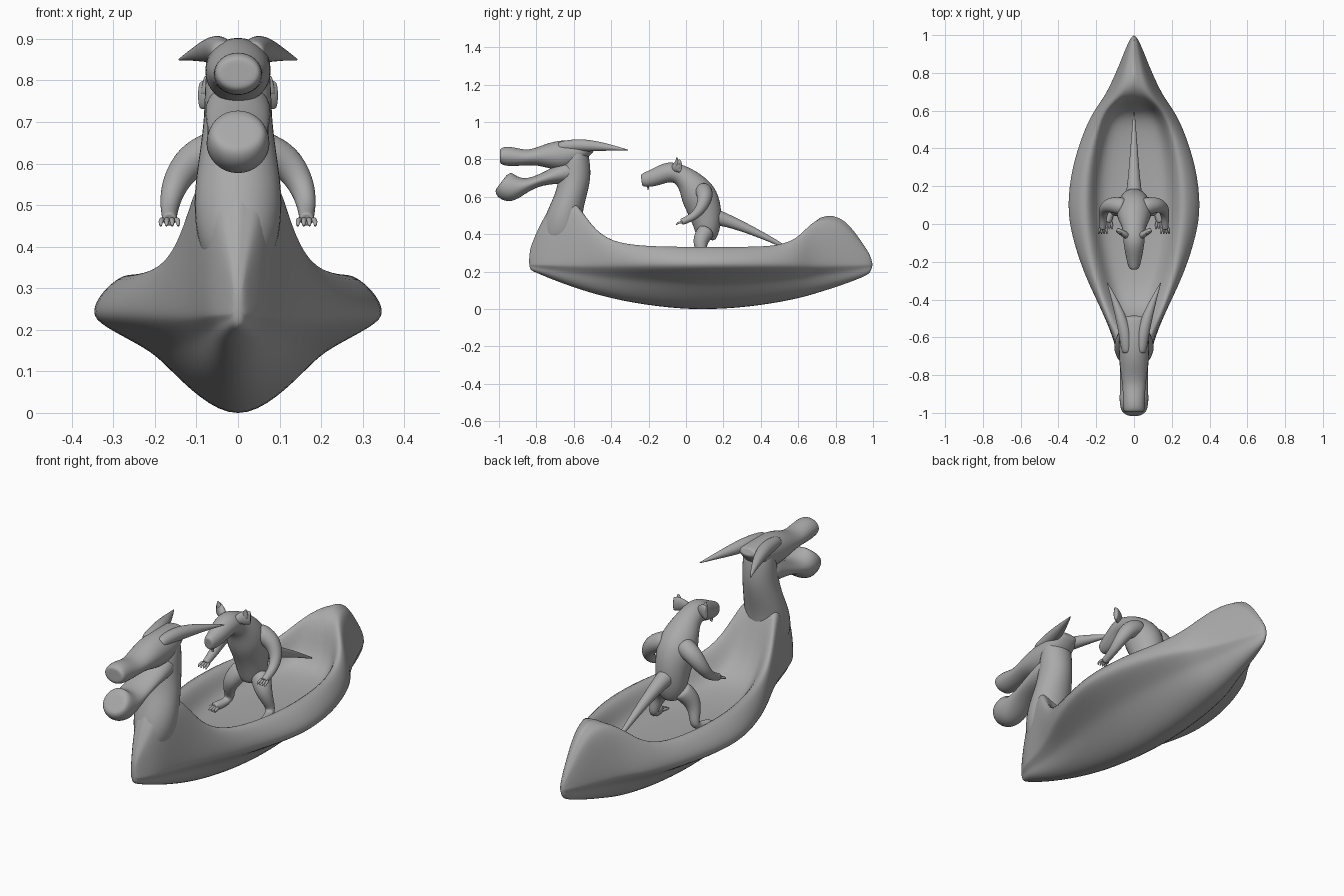
import bpy, bmesh, math
from mathutils import Vector

cube = bpy.data.objects.get("Cube")
if cube:
    bpy.data.objects.remove(cube, do_unlink=True)

GREY = (0.40, 0.40, 0.40, 1.0)
material = bpy.data.materials.new("plain_grey")
material.use_nodes = True
material.diffuse_color = GREY
material.node_tree.nodes["Principled BSDF"].inputs["Base Color"].default_value = GREY


def loft(name, rings, levels=2):
    """Skin closed rings of points, cap both ends and smooth the result."""
    bm = bmesh.new()
    loops = [[bm.verts.new(point) for point in ring] for ring in rings]
    count = len(loops[0])
    for first, second in zip(loops, loops[1:]):
        for i in range(count):
            j = (i + 1) % count
            bm.faces.new((first[i], first[j], second[j], second[i]))
    bm.faces.new(loops[0])
    bm.faces.new(loops[-1])
    bmesh.ops.remove_doubles(bm, verts=bm.verts, dist=0.0003)
    bmesh.ops.recalc_face_normals(bm, faces=bm.faces)
    for face in bm.faces:
        face.smooth = True
    mesh = bpy.data.meshes.new(name)
    bm.to_mesh(mesh)
    bm.free()
    mesh.materials.append(material)
    obj = bpy.data.objects.new(name, mesh)
    bpy.context.collection.objects.link(obj)
    smooth = obj.modifiers.new("smooth", "SUBSURF")
    smooth.levels = smooth.render_levels = levels
    return obj


def tube(name, path, sides=8):
    """Elliptical tube; each path point is x, y, z, side radius, up radius."""
    centres = [Vector(point[:3]) for point in path]
    span = (centres[-1] - centres[0]).normalized()
    reference = Vector((0, 1, 0)) if abs(span.x) > 0.8 else Vector((1, 0, 0))
    grow = 3 / (2 + math.cos(math.tau / sides))   # offsets the smoothing shrinkage
    rings = []
    for i, point in enumerate(path):
        tangent = (centres[min(i + 1, len(path) - 1)] - centres[max(i - 1, 0)]).normalized()
        side = (reference - tangent * reference.dot(tangent)).normalized()
        up = side.cross(tangent)
        ring = []
        for k in range(sides):
            angle = math.tau * (k + 0.5) / sides
            ring.append(side * math.cos(angle) * point[3] * grow
                        + up * math.sin(angle) * point[-1] * grow)
        full = [centres[i] + offset for offset in ring]
        inset = [centres[i] + offset * 0.6 for offset in ring]
        if i == 0:
            rings.append(inset)
        rings.append(full)
        if i == len(path) - 1:
            rings.append(inset)
    return loft(name, rings)


def spine(name, path):
    """Tube lying on the centre plane."""
    return tube(name, [(0, *point) for point in path])


def pair(name, path):
    """Left and right copies of a tube given on the left."""
    for label, sign in (("left", 1), ("right", -1)):
        tube(label + "_" + name, [(sign * p[0], *p[1:]) for p in path])


# Hull: y, half width, rim half width, rim height, floor half width, floor height
STATIONS = [
    (-.84, .012, .01, .30, 0, .31),
    (-.81, .035, .025, .37, 0, .39),
    (-.75, .07, .055, .48, 0, .52),
    (-.67, .092, .085, .58, 0, .63),
    (-.58, .12, .108, .57, .04, .58),
    (-.50, .152, .138, .455, .06, .36),
    (-.40, .20, .175, .38, .09, .26),
    (-.25, .275, .22, .355, .13, .23),
    (-.05, .342, .25, .35, .17, .22),
    (.10, .363, .26, .35, .18, .22),
    (.30, .338, .25, .35, .17, .22),
    (.50, .27, .20, .352, .14, .23),
    (.61, .212, .15, .41, .10, .27),
    (.68, .155, .09, .485, 0, .51),
    (.83, .085, .045, .475, 0, .512),
    (.92, .05, .025, .365, 0, .395),
    (1.0, .012, .008, .265, 0, .27),
]


def hull_ring(y, wide, rim, rim_z, floor, floor_z):
    end = ((y - 0.1) / 0.92) ** 2
    keel = 0.22 * end - 0.02
    bilge = 0.24
    half = []
    for u, v in ((.26, .2), (.49, .52), (.6, .66), (.92, .88), (1, 1)):
        fuller = u + (1 - u) * min(end, 1) * 0.5
        half.append((wide * fuller, keel + (bilge - keel) * v))
    half.append(((wide + rim) / 2 + wide * .06, (bilge + rim_z) / 2))
    half.append((rim, rim_z))
    half.append((floor + (rim - floor) * .45, floor_z + (rim_z - floor_z) * .6))
    half.append((floor, floor_z))
    ring = [(0, y, keel)] + [(x, y, z) for x, z in half] + [(0, y, floor_z)]
    return ring + [(-x, y, z) for x, z in reversed(half)]


loft("hull", [hull_ring(*station) for station in STATIONS])

# Carved figurehead
spine("figurehead_neck", [(-.66, .36, .085, .12), (-.66, .48, .11, .10),
                          (-.62, .59, .098, .08), (-.595, .69, .082, .085),
                          (-.59, .77, .08, .08), (-.58, .86, .075, .055)])
spine("figurehead_skull", [(-.49, .875, .05, .02), (-.55, .85, .075, .055),
                           (-.64, .82, .08, .085), (-.73, .82, .077, .07),
                           (-.80, .815, .068, .045), (-.86, .808, .06, .04),
                           (-.93, .815, .058, .052), (-.975, .818, .057, .05),
                           (-.995, .818, .052, .038)])
spine("figurehead_jaw", [(-.60, .74, .08, .07), (-.70, .715, .079, .045),
                         (-.80, .682, .072, .026), (-.87, .655, .074, .04),
                         (-.93, .645, .077, .08), (-.97, .66, .073, .078),
                         (-.99, .675, .062, .055)])
pair("horn", [(.038, -.68, .868, .028), (.046, -.58, .877, .034),
              (.07, -.49, .872, .029), (.108, -.39, .862, .014),
              (.142, -.31, .85, .002)])

# Rodent passenger
spine("rodent_body", [(.11, .37, .05, .05), (.115, .43, .075, .07),
                      (.105, .52, .08, .09), (.07, .61, .098, .1),
                      (.02, .68, .078, .07), (-.03, .72, .056, .054),
                      (-.09, .738, .058, .056), (-.155, .708, .046, .048),
                      (-.205, .692, .036, .042), (-.238, .688, .026, .033)])
spine("rodent_tail", [(.12, .50, .05, .05), (.21, .48, .034, .034),
                      (.40, .40, .019, .019), (.59, .30, .004, .004)])
spine("rodent_teeth", [(-.205, .665, .01, .006), (-.202, .635, .007, .003)])
pair("ear", [(.035, -.065, .755, .018, .02), (.065, -.045, .765, .016, .034),
             (.092, -.03, .765, .012, .036)])
pair("ear_tip", [(.07, -.045, .77, .022, .012), (.078, -.05, .81, .004)])
pair("arm", [(.05, .09, .635, .05), (.115, .105, .61, .044), (.155, .09, .55, .032),
             (.165, .05, .50, .023), (.165, 0, .475, .018), (.165, -.025, .465, .018)])
pair("leg", [(.05, .11, .42, .05), (.09, .07, .36, .042), (.11, .085, .30, .026),
             (.115, .10, .255, .022), (.125, .06, .24, .02), (.14, .01, .237, .022)])
for index, offset in enumerate((-1.5, -.5, .5, 1.5)):
    finger_x = .165 + offset * .011
    pair("finger_" + str(index), [(finger_x, -.02, .465, .007),
                                  (finger_x + offset * .003, -.042, .462, .006),
                                  (finger_x + offset * .003, -.052, .45, .003)])
    toe_x = .138 + offset * .01
    pair("toe_" + str(index), [(toe_x, .015, .235, .009),
                               (toe_x + offset * .006, -.025, .232, .005)])
